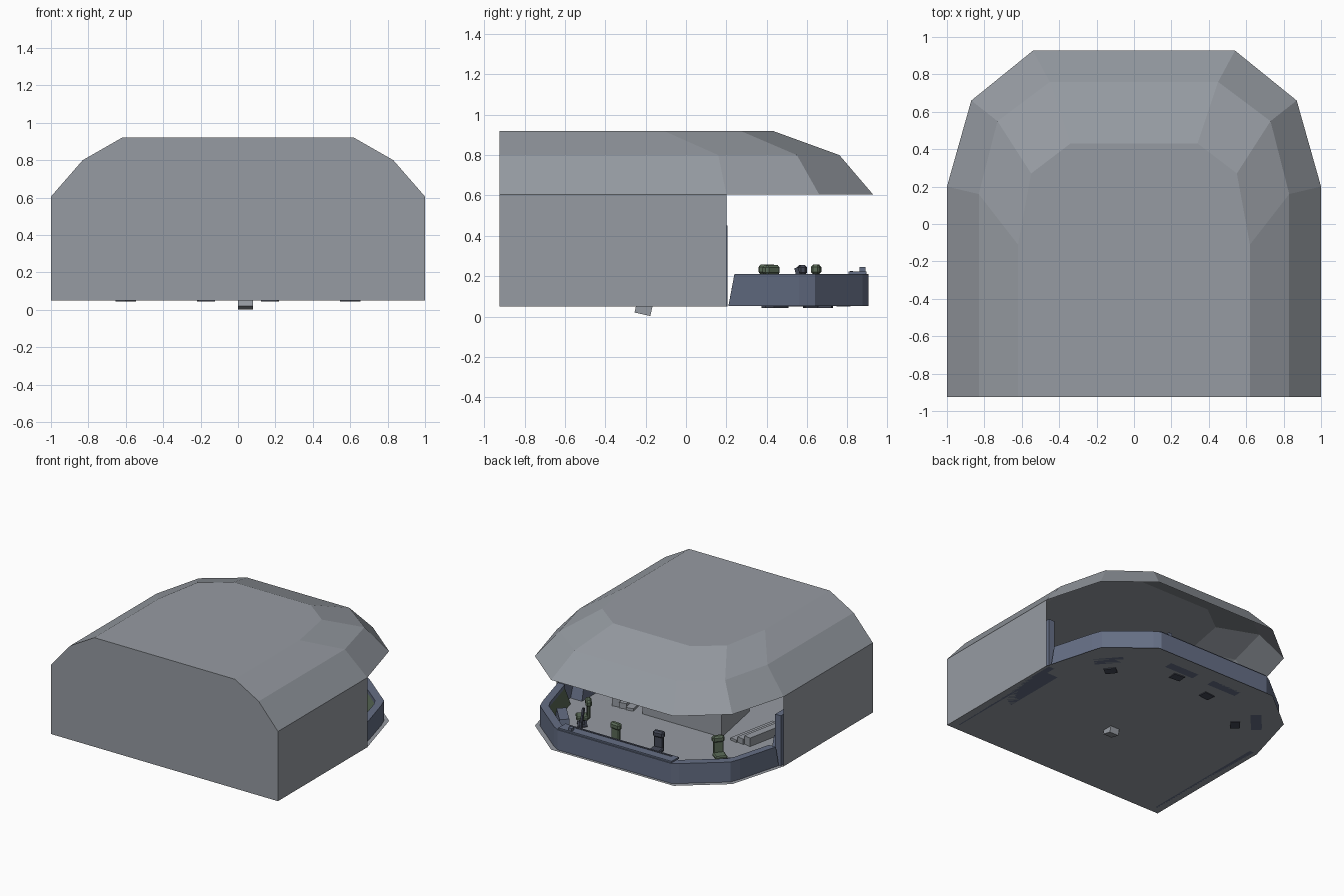
import bpy, bmesh, math
from mathutils import Matrix

if "Cube" in bpy.data.objects:
    bpy.data.objects.remove(bpy.data.objects["Cube"])


def mat(name, rgb):
    m = bpy.data.materials.new(name)
    m.diffuse_color = (*rgb, 1)
    m.use_nodes = True
    m.node_tree.nodes["Principled BSDF"].inputs["Base Color"].default_value = m.diffuse_color
    return m


GREY = mat("hull grey", (0.305, 0.328, 0.361))
BLUE = mat("slate blue", (0.130, 0.158, 0.235))
GREEN = mat("muted green", (0.105, 0.150, 0.098))
DARK = mat("dark slate", (0.055, 0.063, 0.090))


def finish(bm, name, *mats):
    me = bpy.data.meshes.new(name)
    bm.to_mesh(me)
    bm.free()
    ob = bpy.data.objects.new(name, me)
    bpy.context.collection.objects.link(ob)
    for m in mats:
        me.materials.append(m)
    return ob


def box(name, c, size, m, rot=0, tilt=0, taper=1, bevel=0):
    """Box by centre and size, turned about z, tilted about x, top tapered."""
    bm = bmesh.new()
    bmesh.ops.create_cube(bm, size=1)
    for v in bm.verts:
        k = taper if v.co.z > 0 else 1
        v.co = (v.co.x * size[0] * k, v.co.y * size[1] * k, v.co.z * size[2])
    if bevel:
        bmesh.ops.bevel(bm, geom=bm.edges[:], offset=bevel, segments=1, affect='EDGES')
    bm.transform(Matrix.Translation(c) @ Matrix.Rotation(rot, 4, 'Z') @ Matrix.Rotation(tilt, 4, 'X'))
    return finish(bm, name, m)


def mirrored(half):
    """Right half outline, front to back, continued down the left side."""
    return half + [(-x, y) for x, y in reversed(half)]


def loft(bm, rings, closed):
    n = len(rings[0])
    for a, b in zip(rings, rings[1:]):
        for i in range(n if closed else n - 1):
            j = (i + 1) % n
            bm.faces.new((a[i], a[j], b[j], b[i]))


def ring(bm, half, z):
    return [bm.verts.new((x, y, z)) for x, y in mirrored(half)]


# hull: roof rings, side walls, flat front wall, floor; open at the back
EAVE = [(1, -.925), (1, .20), (.87, .66), (.54, .927)]
bm = bmesh.new()
floor = ring(bm, EAVE, .05)
low = ring(bm, EAVE, .605)
mid = ring(bm, [(.83, -.925), (.83, .16), (.73, .55), (.45, .76)], .80)
top = ring(bm, [(.62, -.925), (.62, -.11), (.55, .27), (.34, .43)], .92)
loft(bm, [low, mid, top], False)
bm.faces.new(top)
bm.faces.new((floor[0], low[0], mid[0], top[0], top[-1], mid[-1], low[-1], floor[-1]))
bm.faces.new((floor[0], floor[1], low[1], low[0]))
bm.faces.new((floor[-1], floor[-2], low[-2], low[-1]))
bm.faces.new(floor)
bmesh.ops.recalc_face_normals(bm, faces=bm.faces[:])
finish(bm, "hull_shell", GREY)

# low parapet following the back edge, green sloped inner face
outer = [(.965, .21), (.87, .56), (.84, .64), (.55, .875), (.50, .905)]
outer_t = [(.960, .24)] + outer[1:]
inner = [(.90, .24), (.815, .545), (.785, .605), (.525, .815), (.48, .84)]
foot = [(.87, .21), (.785, .53), (.755, .58), (.50, .785), (.46, .80)]
bm = bmesh.new()
rs = [ring(bm, outer, .051), ring(bm, outer_t, .21), ring(bm, inner, .21),
      ring(bm, inner, .18), ring(bm, foot, .052)]
loft(bm, rs, False)
for k in (0, -1):
    bm.faces.new([r[k] for r in rs])
bmesh.ops.recalc_face_normals(bm, faces=bm.faces[:])
bm.faces.ensure_lookup_table()
n = len(rs[0]) - 1
for f in bm.faces[3 * n:4 * n]:
    f.material_index = 1
finish(bm, "back_parapet", BLUE, GREEN)

# raised console strip on the back parapet
box("back_console_strip", (0, .85, .215), (1.0, .09, .014), BLUE)
box("console_groove", (0, .82, .222), (.9, .015, .006), DARK)
box("console_knob", (.40, .875, .232), (.03, .03, .026), BLUE)

for s in (-1, 1):
    # inner wall panels and side consoles
    box("side_wall_panel", (s * .955, -.33, .25), (.05, 1.07, .40), BLUE)
    box("side_console", (s * .88, -.30, .13), (.10, .85, .16), BLUE, taper=.9)
    # side steps leading to the dais
    for i in range(3):
        box("side_step", (s * (.50 + .06 * i), -.15, .06 + .012 * i),
            (.06, .42, .02 + .024 * i), GREY, rot=s * .2)

# central dais, narrower at the front
bm = bmesh.new()
half = [(.26, -.43), (.35, .05)]
lo, hi = ring(bm, half, .051), ring(bm, half, .25)
loft(bm, [lo, hi], True)
bm.faces.new(hi)
bmesh.ops.recalc_face_normals(bm, faces=bm.faces[:])
finish(bm, "central_dais", GREY)

# tilted post reaching through the floor
box("tilted_post", (.04, -.205, .06), (.08, .08, .10), GREY, tilt=-.22)


def chair(x, y, rot, m, h):
    """Swivel chair: floor foot, pedestal, seat, back and headrest."""
    def part(name, off, z, size, pm, bevel=0):
        box(name, (x - math.sin(rot) * off, y + math.cos(rot) * off, z), size, pm, rot=rot, bevel=bevel)
    part("chair_foot", 0, .052, (.09, .07, .018), DARK)
    part("chair_pedestal", 0, .08, (.035, .035, .05), DARK)
    part("chair_seat", 0, .115, (.09, .09, .03), m, .008)
    part("chair_back", -.045, (.11 + h) / 2, (.075, .025, h - .11), m, .006)
    part("chair_headrest", -.045, h - .025, (.09, .045, .05), m, .012)


chair(-.60, .43, .9, GREEN, .258)
chair(.60, .45, -.9, GREEN, .255)
chair(-.17, .62, .1, DARK, .255)
chair(.17, .69, -.1, GREEN, .258)

# workstation desks in front of the chairs and a thin lever
for s in (-1, 1):
    box("corner_desk", (s * .70, .55, .10), (.22, .08, .10), BLUE, rot=-s * .85, taper=.9)
    box("back_desk", (s * .20, .78, .11), (.26, .07, .12), BLUE, taper=.9)
box("lever", (.52, .57, .15), (.015, .02, .19), DARK, tilt=.25)
